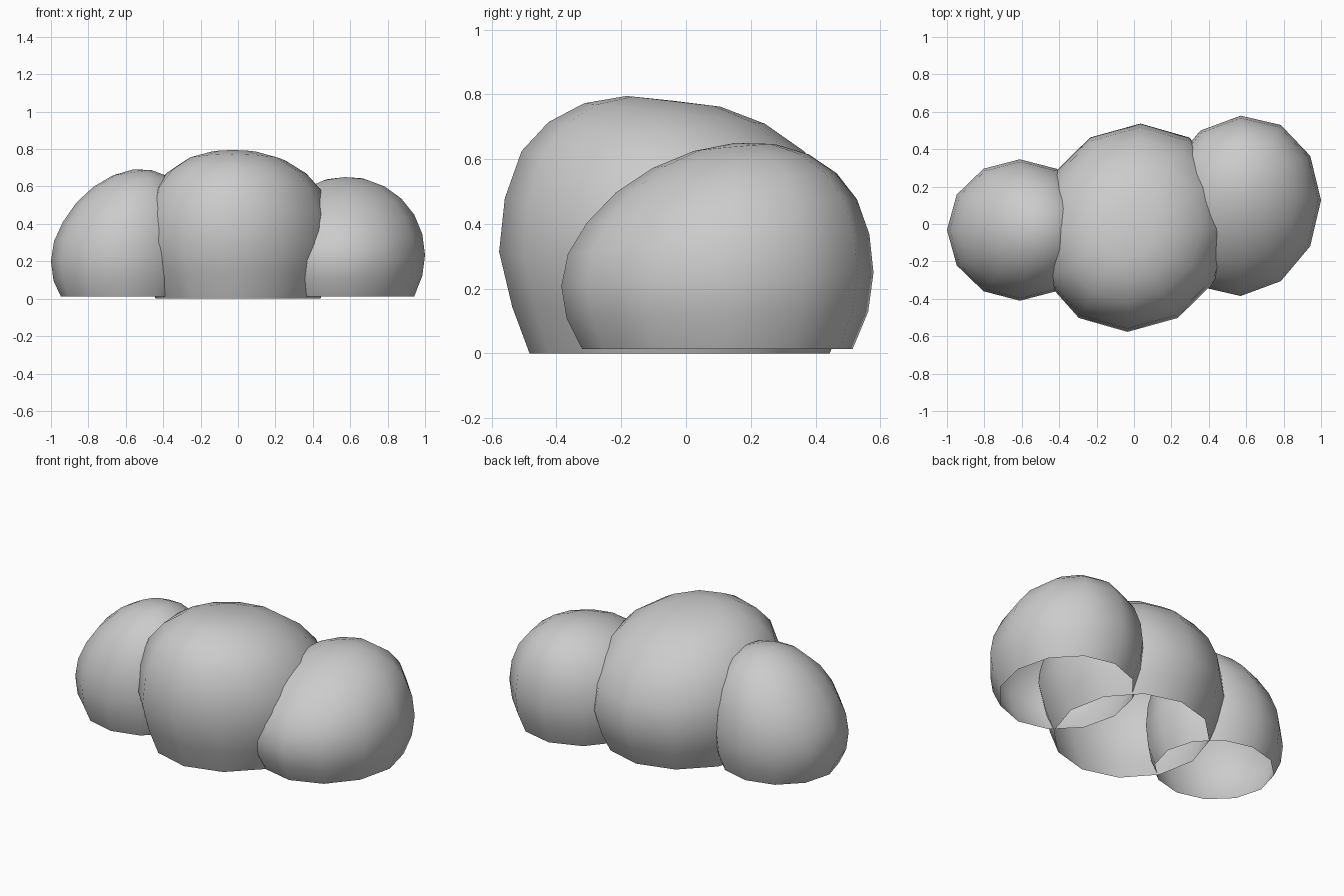
import bpy, bmesh
from math import sin, cos, radians, tau

if "Cube" in bpy.data.objects:
    bpy.data.objects.remove(bpy.data.objects["Cube"])

SEGMENTS = 12
LATITUDES = range(-30, 90, 15)


def lobe(name, centre, radius, base_z, tilt=(0, 0), lift=0.0,
         drift=(0, 0), shear=(0, 0), low_scale=1.0):
    """Open-bottomed, lopsided dome built from 15 degree rings."""
    cx, cy, cz = centre
    rx, ry, rz = radius
    bm = bmesh.new()
    rings = []
    for lat in LATITUDES:
        p = radians(lat)
        weight = 1.2 * cos(p) * min(1, (lat + 30) / 60)
        up = max(0, sin(p)) ** 2
        k = cos(p) * (low_scale if lat < 0 else 1)
        ring = []
        for i in range(SEGMENTS):
            a = tau * i / SEGMENTS
            c, s = cos(a), sin(a)
            x = cx + k * (rx * c + shear[0] * s) + drift[0] * up
            y = cy + k * (ry * s + shear[1] * c) + drift[1] * up
            z = cz + rz * sin(p) + weight * (lift + tilt[0] * c + tilt[1] * s)
            ring.append(bm.verts.new((x, y, base_z if lat == -30 else z)))
        rings.append(ring)
    pole = bm.verts.new((cx + drift[0], cy + drift[1], cz + rz))

    # side bands and top fan
    for low, high in zip(rings, rings[1:]):
        for i in range(SEGMENTS):
            j = (i + 1) % SEGMENTS
            bm.faces.new((low[i], low[j], high[j], high[i]))
    for i in range(SEGMENTS):
        bm.faces.new((rings[-1][i], rings[-1][(i + 1) % SEGMENTS], pole))
    for f in bm.faces:
        f.smooth = True

    mesh = bpy.data.meshes.new(name)
    bm.to_mesh(mesh)
    bm.free()
    obj = bpy.data.objects.new(name, mesh)
    bpy.context.collection.objects.link(obj)
    return obj


# large middle lobe, bulging upward at the front
lobe("middle_lobe", (0.0, -0.02, 0.25), (0.53, 0.557, 0.53), 0.0,
     tilt=(0, -0.053), lift=0.053, drift=(-0.02, -0.02),
     shear=(0.035, 0), low_scale=0.96)

# left lobe, leaning up toward the middle
lobe("left_lobe", (-0.61, -0.032, 0.23), (0.39, 0.378, 0.46), 0.013,
     tilt=(0.048, 0), drift=(0.045, 0))

# right lobe, leaning up toward the back
lobe("right_lobe", (0.57, 0.097, 0.228), (0.43, 0.482, 0.422), 0.013,
     tilt=(0.01, 0.035), drift=(0, 0.055), shear=(0, 0.03))
